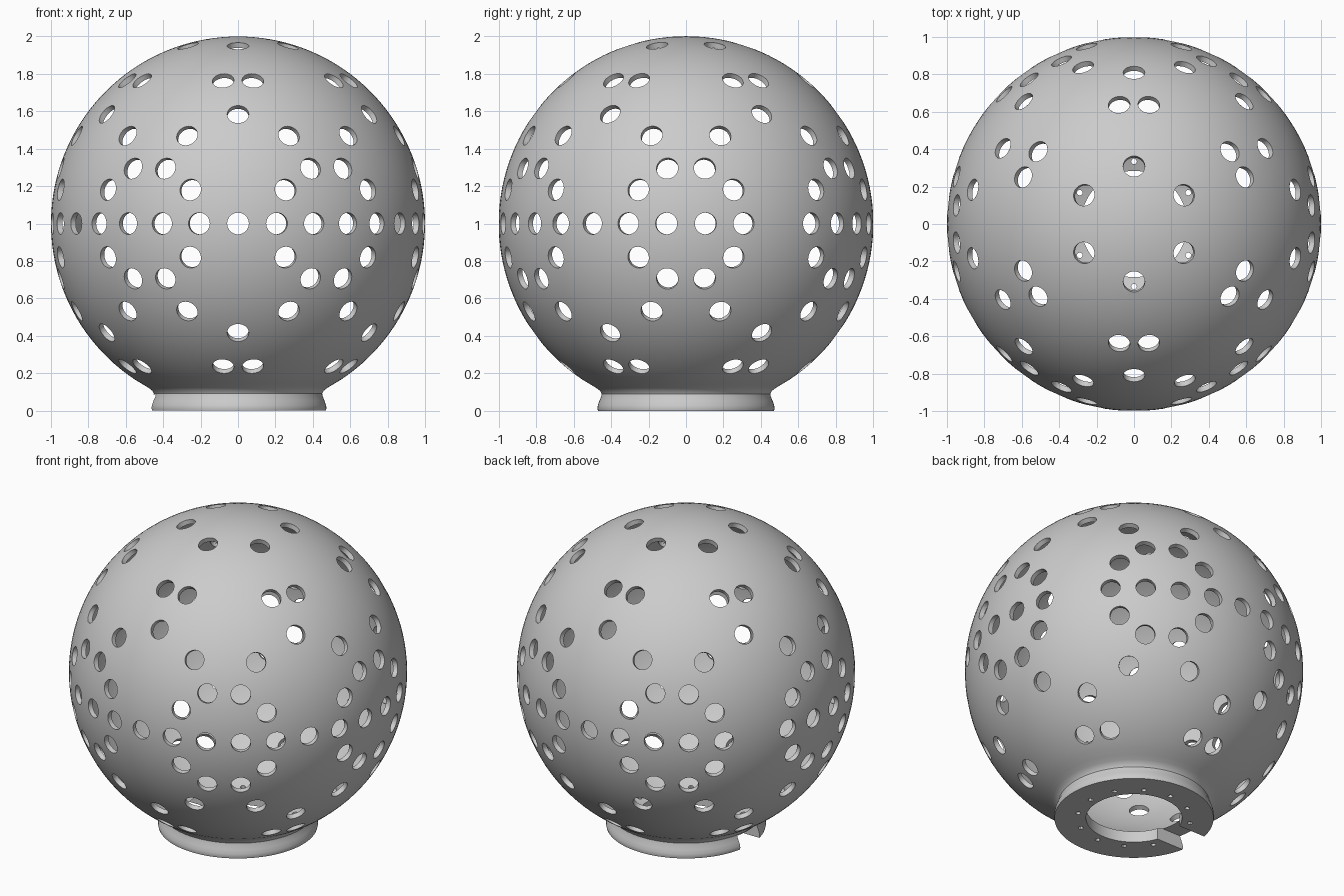
import bpy
import bmesh
from math import sin, cos, asin, sqrt, radians, pi
from mathutils import Matrix, Vector

if "Cube" in bpy.data.objects:
    bpy.data.objects.remove(bpy.data.objects["Cube"])

CENTRE = Vector((0, 0, 1))
INNER = 0.97        # inside radius of the shell
OPENING = 0.284     # radius of the round opening in the base
HOLE = 0.058
STEPS = 56

grey = bpy.data.materials.new("plain grey")
grey.use_nodes = True
grey.diffuse_color = (0.6, 0.6, 0.6, 1)
grey.node_tree.nodes["Principled BSDF"].inputs["Base Color"].default_value = (0.6, 0.6, 0.6, 1)


def make_object(name, bm):
    bmesh.ops.recalc_face_normals(bm, faces=bm.faces)
    mesh = bpy.data.meshes.new(name)
    bm.to_mesh(mesh)
    bm.free()
    mesh.materials.append(grey)
    obj = bpy.data.objects.new(name, mesh)
    bpy.context.collection.objects.link(obj)
    return obj


def arc(radius, low_angle):
    """Profile points from the top pole down to low_angle below the equator."""
    angles = [pi / 2 - (pi / 2 + low_angle) * i / STEPS for i in range(STEPS + 1)]
    return [(max(radius * cos(a), 0) if i else 0, 1 + radius * sin(a))
            for i, a in enumerate(angles)]


def add_cylinder(bm, centre, axis, radius, depth, sides):
    turn = axis.to_track_quat("Z", "Y").to_matrix().to_4x4()
    bmesh.ops.create_cone(bm, cap_ends=True, segments=sides, radius1=radius, radius2=radius,
                          depth=depth, matrix=Matrix.Translation(centre) @ turn)


# Hollow globe and its flared foot, turned from one profile
foot = [(0.51, 0.141), (0.48, 0.123), (0.459, 0.107), (0.45, 0.09), (0.453, 0.075),
        (0.463, 0.052), (0.471, 0.028), (0.473, 0.012), (0.47, 0)]
profile = arc(1, asin(0.835)) + foot + [(OPENING, 0)]
profile += reversed(arc(INNER, asin(sqrt(INNER ** 2 - OPENING ** 2) / INNER)))

bm = bmesh.new()
verts = [bm.verts.new((r, 0, z)) for r, z in profile]
edges = [bm.edges.new(pair) for pair in zip(verts, verts[1:])]
bmesh.ops.spin(bm, geom=verts + edges, cent=(0, 0, 0), axis=(0, 0, 1),
               angle=2 * pi, steps=120, use_merge=True)
bmesh.ops.remove_doubles(bm, verts=bm.verts, dist=0.0002)
globe = make_object("globe_shell", bm)

# Round holes: (height above the middle, angles from the middle of each sector)
rows = [(0.181, (-15, 15)), (0.295, (-24, 24)), (0.47, (-18, 18)),
        (0.585, (0,)), (0.765, (-7.1, 7.1)), (0.951, (0,))]
places = [(0, a) for a in (-24, -12, 0, 12, 24)]
for height, angles in rows:
    for a in angles:
        places.append((height, a))
        if height < 0.9:
            places.append((-height, a))

bm = bmesh.new()
for sector in range(6):
    for height, angle in places:
        # The two back sectors have no hole at their centre
        if sector in (2, 4) and height == 0 and angle == 0:
            continue
        turn = radians(-90 + 60 * sector + angle)
        flat = sqrt(1 - height ** 2)
        axis = Vector((flat * cos(turn), flat * sin(turn), height))
        add_cylinder(bm, CENTRE + axis, axis, HOLE, 0.24, 32)

# Screw holes around the foot, leaving room for the slot
for i in range(12):
    if i != 6:
        turn = radians(30 * i)
        add_cylinder(bm, Vector((0.335 * cos(turn), 0.335 * sin(turn), 0.05)),
                     Vector((0, 0, 1)), 0.015, 0.2, 12)

# Cable slot through the side of the foot
bmesh.ops.create_cube(bm, size=1, matrix=Matrix.Translation((-0.425, 0, 0.02))
                      @ Matrix.Diagonal((0.35, 0.2, 0.13, 1)))
cutter = make_object("hole_cutter", bm)
cutter.hide_render = True

# Cut everything out of the globe
cut = globe.modifiers.new("holes", "BOOLEAN")
cut.operation = "DIFFERENCE"
cut.solver = "EXACT"
cut.object = cutter
bpy.ops.object.select_all(action="DESELECT")
globe.select_set(True)
bpy.context.view_layer.objects.active = globe
bpy.ops.object.modifier_apply(modifier=cut.name)
bpy.data.objects.remove(cutter)
bpy.ops.object.shade_smooth_by_angle(angle=radians(30))
